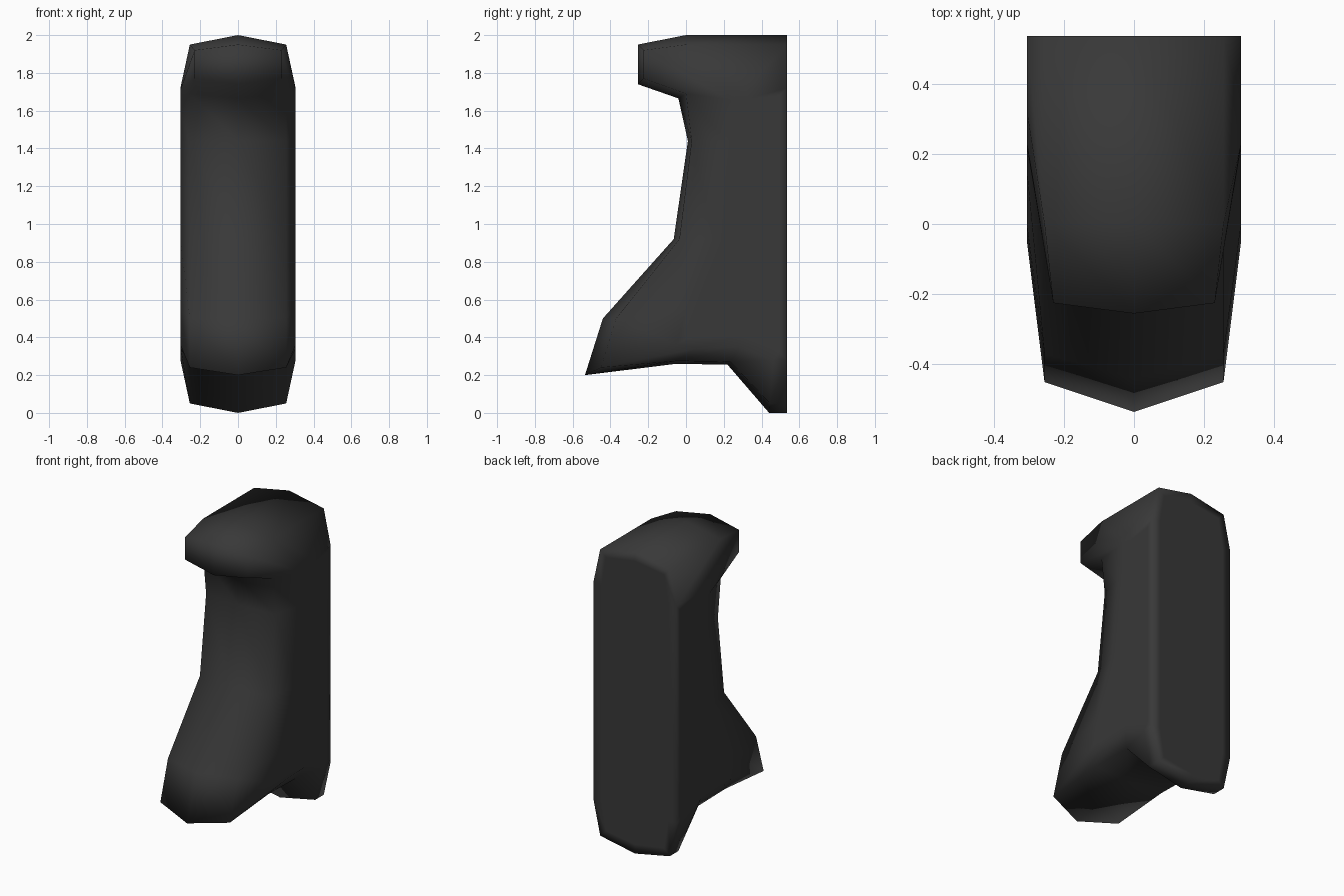
import bpy, bmesh

if "Cube" in bpy.data.objects:
    bpy.data.objects.remove(bpy.data.objects["Cube"])

# Side profiles (y, z), running from back top around the front to back bottom
CENTRE = [(.535, 2), (0, 2), (-.255, 1.95), (-.255, 1.74), (-.04, 1.665), (.01, 1.44),
          (-.065, .92), (-.44, .5), (-.535, .2), (-.05, .26), (.22, .255), (.44, 0), (.535, 0)]
EDGE = [(.535, 1.95), (0, 1.95), (-.225, 1.92), (-.225, 1.77), (0, 1.69), (.03, 1.44),
        (-.035, .92), (-.37, .5), (-.45, .24), (-.05, .275), (.235, .27), (.445, .05), (.535, .05)]
SIDE = [(.535, 1.72), (.32, 1.72), (.23, 1.71), (.22, 1.66), (.215, 1.6), (.21, 1.44),
        (.15, .92), (0, .55), (-.05, .36), (.05, .34), (.28, .35), (.46, .28), (.535, .28)]


def edge_x(i):
    # the upper lip is a little narrower than the rest
    return .23 if i in (2, 3) else .255


bm = bmesh.new()


def column(profile, width):
    return [bm.verts.new((width(i), y, z)) for i, (y, z) in enumerate(profile)]


# Five columns across the width
cols = [column(SIDE, lambda i: -.305), column(EDGE, lambda i: -edge_x(i)),
        column(CENTRE, lambda i: 0), column(EDGE, edge_x), column(SIDE, lambda i: .305)]
for a, b in zip(cols, cols[1:]):
    for i in range(len(a) - 1):
        bm.faces.new((a[i], b[i], b[i + 1], a[i + 1]))

# Flat sides and back
caps = [bm.faces.new(cols[0]), bm.faces.new(cols[-1]),
        bm.faces.new([c[0] for c in cols] + [c[-1] for c in reversed(cols)])]
bmesh.ops.recalc_face_normals(bm, faces=bm.faces)

# Narrow border loops keep the large flats flat under smooth shading
bmesh.ops.inset_individual(bm, faces=caps, thickness=.06)
for f in bm.faces:
    f.smooth = True

mesh = bpy.data.meshes.new("grip_body")
bm.to_mesh(mesh)
bm.free()
grip = bpy.data.objects.new("grip_body", mesh)
bpy.context.collection.objects.link(grip)

mat = bpy.data.materials.new("charcoal")
mat.diffuse_color = (.04, .04, .04, 1)
mat.use_nodes = True
mat.node_tree.nodes["Principled BSDF"].inputs["Base Color"].default_value = mat.diffuse_color
mesh.materials.append(mat)
